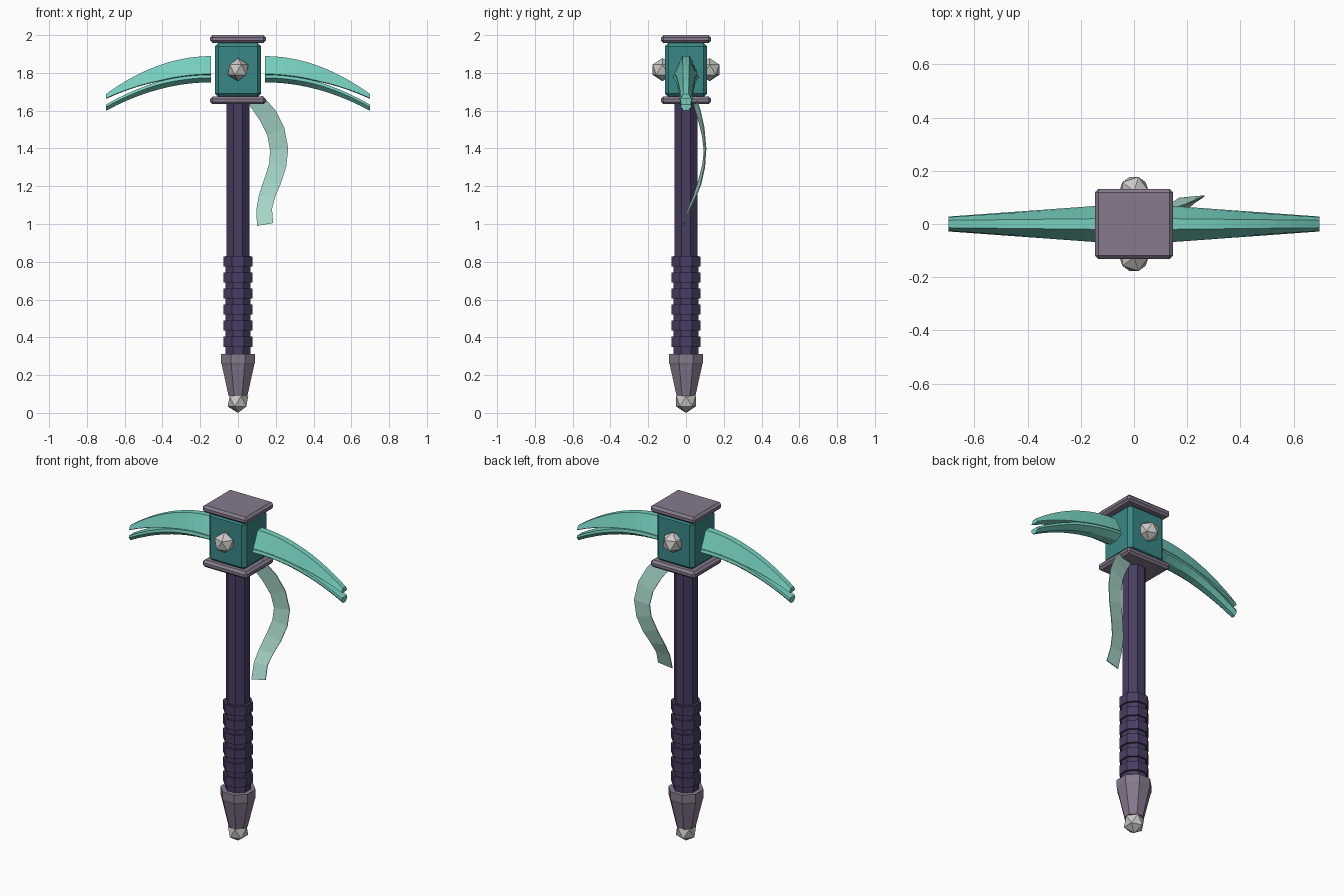
import bpy, bmesh, math
from mathutils import Vector

cube = bpy.data.objects.get("Cube")
if cube:
    bpy.data.objects.remove(cube, do_unlink=True)


def material(name, r, g, b):
    m = bpy.data.materials.new(name)
    m.use_nodes = True
    m.diffuse_color = (r, g, b, 1)
    bsdf = m.node_tree.nodes["Principled BSDF"]
    bsdf.inputs["Base Color"].default_value = (r, g, b, 1)
    bsdf.inputs["Roughness"].default_value = 0.7
    return m


purple = material("dark purple", 0.065, 0.048, 0.12)
mauve = material("grey mauve", 0.24, 0.195, 0.27)
teal = material("deep teal", 0.04, 0.25, 0.245)
aqua = material("bright aqua", 0.18, 0.62, 0.52)
pale = material("pale aqua", 0.40, 0.71, 0.62)
silver = material("silver", 0.6, 0.58, 0.56)


def finish(name, bm, mat, recalc=True):
    if recalc:
        bmesh.ops.recalc_face_normals(bm, faces=bm.faces)
    me = bpy.data.meshes.new(name)
    bm.to_mesh(me)
    bm.free()
    me.materials.append(mat)
    ob = bpy.data.objects.new(name, me)
    bpy.context.collection.objects.link(ob)
    return ob


def loft(name, rings, mat):
    """Closed skin through equal-sized rings, with end caps."""
    bm = bmesh.new()
    loops = [[bm.verts.new(p) for p in ring] for ring in rings]
    n = len(loops[0])
    for a, b in zip(loops, loops[1:]):
        for i in range(n):
            j = (i + 1) % n
            bm.faces.new((a[i], a[j], b[j], b[i]))
    bm.faces.new(loops[0])
    bm.faces.new(loops[-1])
    return finish(name, bm, mat)


def octagon(half_width, z):
    r = half_width / math.cos(math.pi / 8)
    angles = [math.pi / 8 + i * math.pi / 4 for i in range(8)]
    return [(r * math.cos(a), r * math.sin(a), z) for a in angles]


def turned(name, profile, mat):
    return loft(name, [octagon(w, z) for w, z in profile], mat)


def block(name, size, z, bevel, mat):
    bm = bmesh.new()
    bmesh.ops.create_cube(bm, size=1)
    bmesh.ops.scale(bm, vec=size, verts=bm.verts)
    bmesh.ops.translate(bm, vec=(0, 0, z), verts=bm.verts)
    bmesh.ops.bevel(bm, geom=bm.edges[:], offset=bevel, segments=1, affect='EDGES')
    return finish(name, bm, mat)


def gem(name, y, z):
    bm = bmesh.new()
    bmesh.ops.create_icosphere(bm, subdivisions=1, radius=0.061)
    bmesh.ops.translate(bm, vec=(0, y, z), verts=bm.verts)
    return finish(name, bm, silver)


# Shaft, grip and pommel
turned("shaft", [(0.06, 0.3), (0.06, 1.65)], purple)
turned("grip_core", [(0.065, 0.3), (0.065, 0.83)], purple)
for i in range(6):
    z = 0.377 + i * 0.085
    turned(f"grip_ring_{i + 1}", [(0.076, z - 0.027), (0.076, z + 0.027)], purple)
turned("pommel", [(0.05, 0.09), (0.086, 0.255), (0.09, 0.265), (0.09, 0.313)], mauve)
gem("pommel_gem", 0, 0.061)

# Head block with its two plates and studs
block("head_block", (0.244, 0.224, 0.29), 1.815, 0.02, teal)
for name, z in (("bottom_plate", 1.655), ("top_plate", 1.979)):
    block(name, (0.294, 0.264, 0.042), z, 0.013, mauve)
gem("front_stud", -0.125, 1.817)
gem("back_stud", 0.125, 1.817)


# Curved blades, each split into two prongs towards the tip
def blade_rings(side, upper):
    rings = []
    for i in range(11):
        t = i / 10
        x = side * (0.143 + 0.555 * t)
        top, bottom = 1.889 - 0.2 * t * t, 1.75 - 0.15 * t * t
        mid = 1.79 - 0.142 * t * t
        gap = 0.015 * max(0, t - 0.5) / 0.5
        wide = 0.068 - 0.04 * t
        crest = 0.02 - 0.006 * t
        if upper:
            low, waist = mid + gap, wide * 0.92
            half = [(crest, top), (waist, low + 0.004), (waist * 0.8, low)]
        else:
            high = mid - gap
            half = [(wide * 0.92, high), (wide, bottom + (high - bottom) * 0.6),
                    (wide * 0.4, bottom)]
        ring = half + [(-y, z) for y, z in reversed(half)]
        rings.append([(x, y, z) for y, z in ring])
    return rings


for label, side in (("left", 1), ("right", -1)):
    loft(f"{label}_blade_upper_prong", blade_rings(side, True), aqua)
    loft(f"{label}_blade_lower_prong", blade_rings(side, False), aqua)

# Hanging ribbon: left edge x, z, right edge x, z, depth y
stations = [(0.06, 1.63, 0.13, 1.68, 0.045), (0.115, 1.55, 0.2, 1.6, 0.07),
            (0.155, 1.47, 0.245, 1.51, 0.09), (0.17, 1.39, 0.266, 1.4, 0.1),
            (0.165, 1.32, 0.255, 1.3, 0.093), (0.14, 1.24, 0.225, 1.21, 0.073),
            (0.11, 1.15, 0.195, 1.14, 0.045), (0.098, 1.08, 0.18, 1.08, 0.015),
            (0.1, 0.99, 0.186, 1.005, -0.012)]
ribbon = []
for xl, zl, xr, zr, y in stations:
    a, b = Vector((xl, y - 0.006, zl)), Vector((xr, y + 0.003, zr))
    back = Vector((0, 0.005, 0))
    ribbon.append([a, b, b + back, a + back])
loft("ribbon", ribbon, pale)
